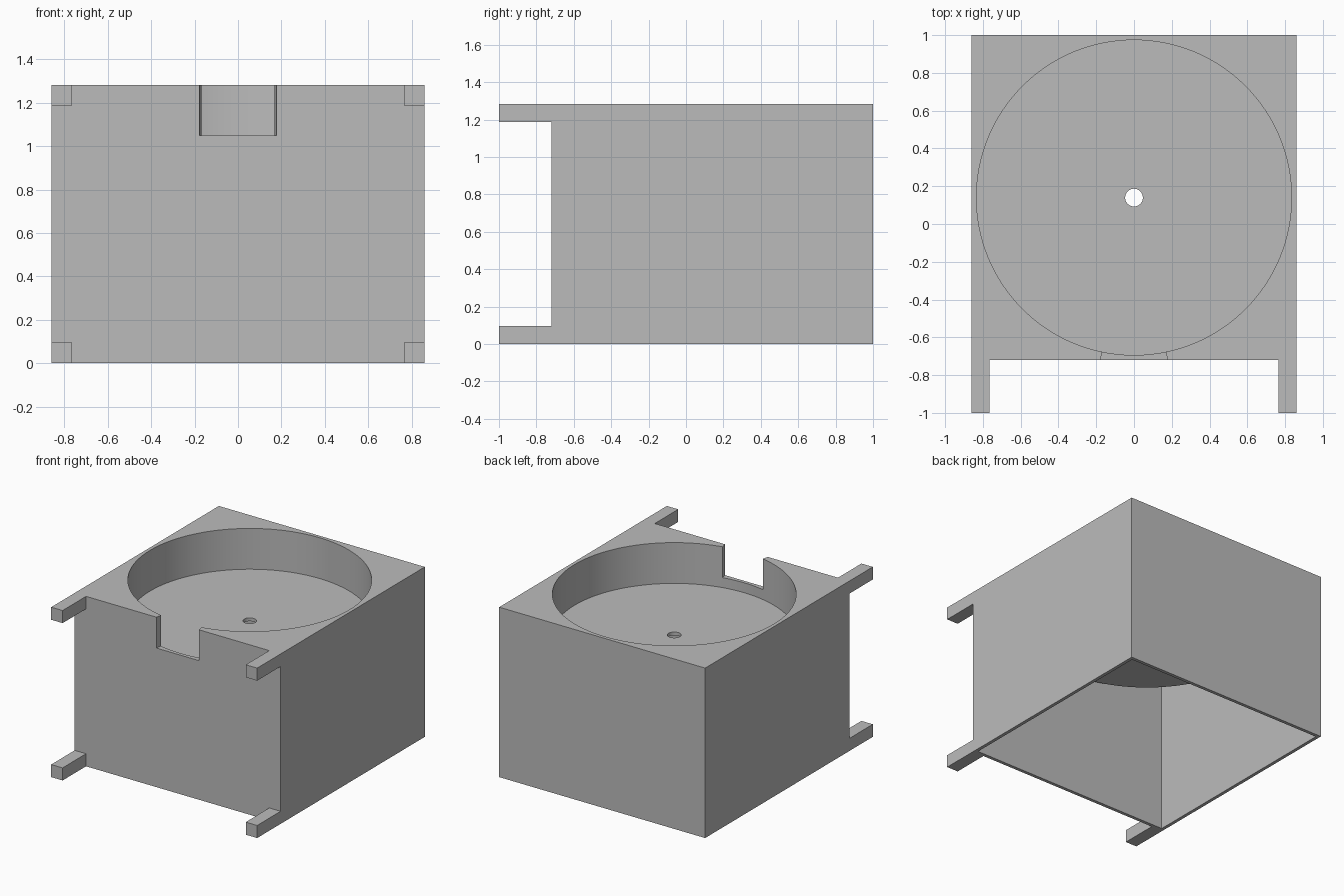
import bpy, bmesh
from mathutils import Matrix

cube = bpy.data.objects.get("Cube")
if cube:
    bpy.data.objects.remove(cube, do_unlink=True)

HALF_W, BACK, FRONT, TOP = 0.86, 1.0, -0.72, 1.283
WALL = 0.025
CENTRE_Y = (BACK + FRONT) / 2

grey = bpy.data.materials.new("plain grey")
grey.use_nodes = True
grey.diffuse_color = (0.5, 0.5, 0.5, 1)
grey.node_tree.nodes["Principled BSDF"].inputs["Base Color"].default_value = (0.5, 0.5, 0.5, 1)


def finish(name, bm):
    bmesh.ops.recalc_face_normals(bm, faces=bm.faces)
    mesh = bpy.data.meshes.new(name)
    bm.to_mesh(mesh)
    bm.free()
    mesh.materials.append(grey)
    ob = bpy.data.objects.new(name, mesh)
    bpy.context.collection.objects.link(ob)
    return ob


def box(name, x0, x1, y0, y1, z0, z1):
    bm = bmesh.new()
    place = Matrix.Translation(((x0 + x1) / 2, (y0 + y1) / 2, (z0 + z1) / 2))
    size = Matrix.Diagonal((x1 - x0, y1 - y0, z1 - z0, 1))
    bmesh.ops.create_cube(bm, size=1, matrix=place @ size)
    return finish(name, bm)


def cylinder(name, radius, z0, z1, sides=128):
    bm = bmesh.new()
    bmesh.ops.create_cone(bm, cap_ends=True, segments=sides, radius1=radius, radius2=radius,
                          depth=z1 - z0, matrix=Matrix.Translation((0, CENTRE_Y, (z0 + z1) / 2)))
    return finish(name, bm)


def prism(name, outline, z0, z1):
    bm = bmesh.new()
    face = bm.faces.new([bm.verts.new((x, y, z0)) for x, y in outline])
    grown = bmesh.ops.extrude_face_region(bm, geom=[face])["geom"]
    bmesh.ops.translate(bm, vec=(0, 0, z1 - z0),
                        verts=[v for v in grown if isinstance(v, bmesh.types.BMVert)])
    return finish(name, bm)


def cut(target, cutter):
    cutter.hide_render = True
    mod = target.modifiers.new("cut", 'BOOLEAN')
    mod.operation, mod.solver, mod.object = 'DIFFERENCE', 'EXACT', cutter
    bpy.context.view_layer.objects.active = target
    bpy.ops.object.modifier_apply(modifier=mod.name)
    bpy.data.objects.remove(cutter, do_unlink=True)


# Hollow body, open underneath, with a round cup hanging from the lid
body = box("body", -HALF_W, HALF_W, FRONT, BACK, 0, TOP)
cavity = box("cavity", -HALF_W + WALL, HALF_W - WALL, FRONT + WALL, BACK - WALL, -0.2, TOP - WALL)
cut(cavity, cylinder("cup_outside", HALF_W - 0.002, 0.95, 1.5))
cut(body, cavity)

# Round recess, drain hole and wedge-shaped front notch
cut(body, cylinder("recess", HALF_W - WALL - 0.001, 0.975, 1.5))
cut(body, cylinder("centre_hole", 0.047, 0.8, 1.1, 32))
near, far, slope = 0.6, 1.0, 0.207
cut(body, prism("notch", [(-near * slope, CENTRE_Y - near), (near * slope, CENTRE_Y - near),
                          (far * slope, CENTRE_Y - far), (-far * slope, CENTRE_Y - far)], 1.05, 1.5))

bpy.ops.object.select_all(action='DESELECT')
body.select_set(True)
bpy.context.view_layer.objects.active = body
bpy.ops.object.shade_smooth_by_angle(angle=0.5)

# Four square pegs on the front corners
PEG = 0.095
for side, inner, outer in (("left", HALF_W - PEG, HALF_W), ("right", -HALF_W + PEG, -HALF_W)):
    for level, z in (("lower", 0), ("upper", TOP - PEG)):
        box(f"{level}_{side}_peg", min(inner, outer), max(inner, outer), -1, FRONT, z, z + PEG)
